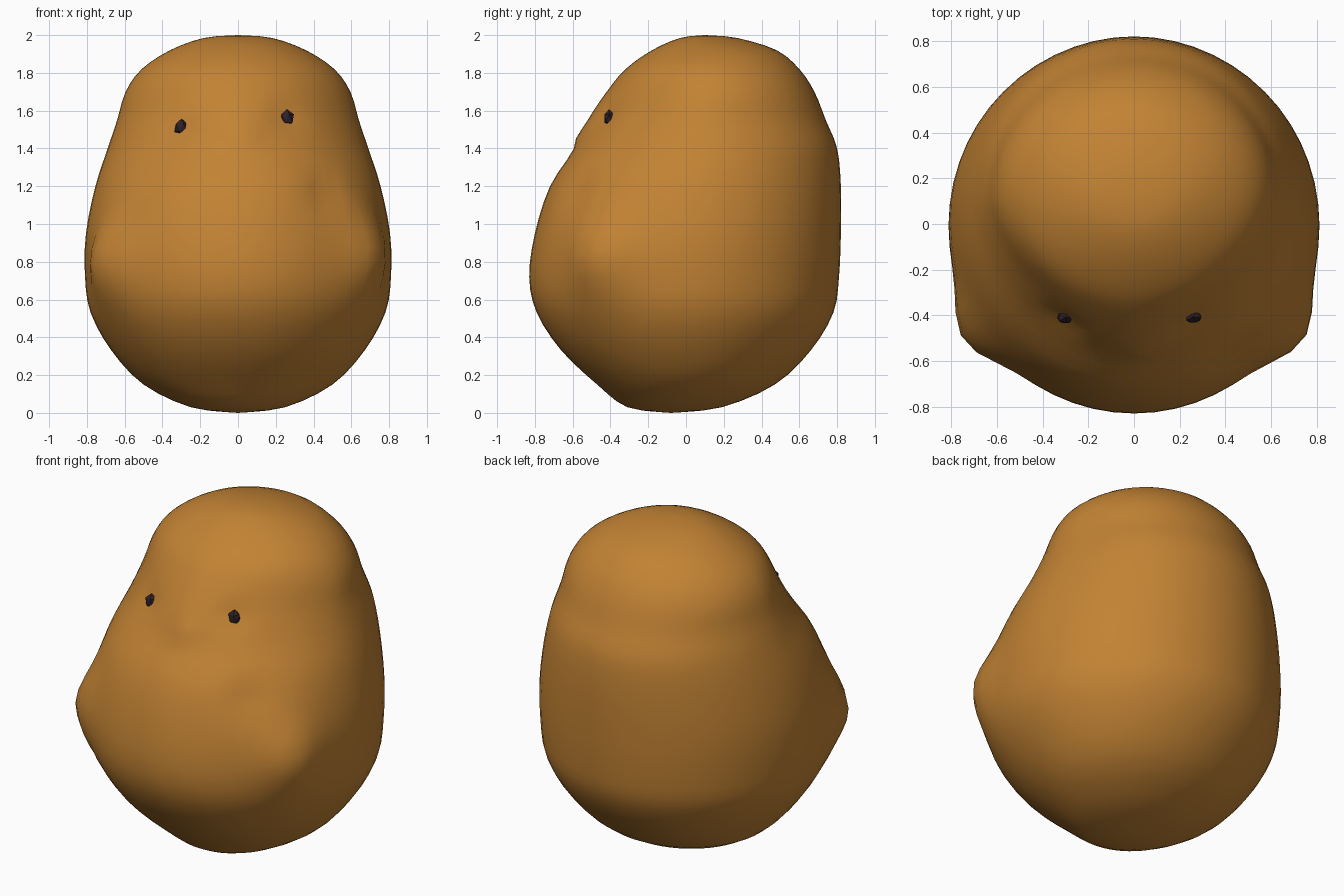
import bpy, bmesh, math
from mathutils import Vector
from mathutils.bvhtree import BVHTree

if "Cube" in bpy.data.objects:
    bpy.data.objects.remove(bpy.data.objects["Cube"])


def material(name, rgb):
    m = bpy.data.materials.new(name)
    m.diffuse_color = (*rgb, 1)
    m.use_nodes = True
    m.node_tree.nodes["Principled BSDF"].inputs["Base Color"].default_value = m.diffuse_color
    return m


def make_object(name, bm, mat):
    me = bpy.data.meshes.new(name)
    bm.to_mesh(me)
    me.materials.append(mat)
    ob = bpy.data.objects.new(name, me)
    bpy.context.collection.objects.link(ob)
    return ob


def catmull(a, b, c, d, t):
    return 0.5 * (2 * b + (c - a) * t + (2 * a - 5 * b + 4 * c - d) * t * t
                  + (3 * b - a - 3 * c + d) * t ** 3)


tan = material("golden brown", (0.54, 0.225, 0.034))
dark = material("dark eye", (0.028, 0.015, 0.02))

# Body outline: height, half width, front y, back y
ROWS = [
    (0.00, 0.00, -0.08, -0.08),
    (0.03, 0.25, -0.31, 0.19),
    (0.15, 0.50, -0.47, 0.47),
    (0.33, 0.67, -0.66, 0.66),
    (0.53, 0.78, -0.79, 0.78),
    (0.72, 0.81, -0.83, 0.81),
    (0.95, 0.805, -0.80, 0.82),
    (1.20, 0.755, -0.72, 0.82),
    (1.40, 0.69, -0.59, 0.80),
    (1.55, 0.64, -0.52, 0.74),
    (1.70, 0.595, -0.42, 0.68),
    (1.82, 0.51, -0.32, 0.60),
    (1.92, 0.36, -0.18, 0.48),
    (1.985, 0.18, -0.03, 0.27),
    (2.00, 0.00, 0.10, 0.10),
]

# Soft bumps and dents: centre, radius, height, push outward
BUMPS = [
    ((0.68, -0.46, 0.84), 0.17, 0.22, 0.085),    # paws
    ((-0.68, -0.46, 0.80), 0.17, 0.22, 0.085),
    ((0.46, -0.58, 1.17), 0.08, 0.08, -0.04),    # crease beside the paw
    ((-0.30, -0.43, 1.51), 0.07, 0.07, -0.03),   # eye sockets
    ((0.26, -0.43, 1.56), 0.07, 0.07, -0.03),
    ((0.03, -0.56, 1.46), 0.06, 0.05, 0.025),    # nose
]

SEG, SUB = 56, 3
bm = bmesh.new()
rings = []
n = len(ROWS)
for i in range(n - 1):
    quad = [ROWS[max(i - 1, 0)], ROWS[i], ROWS[i + 1], ROWS[min(i + 2, n - 1)]]
    for s in range(SUB + (i == n - 2)):
        z, w, f, b = (catmull(*v, s / SUB) for v in zip(*quad))
        z, w = min(max(z, 0), 2), max(w, 0)
        cy, d = (f + b) / 2, (b - f) / 2
        # the face is a little narrower than a plain ellipse
        power = 2 - 0.3 * math.exp(-((z - 1.6) / 0.2) ** 2)
        ring = []
        for k in range(SEG):
            a = 2 * math.pi * k / SEG
            c, sn = math.cos(a), math.sin(a)
            p = power if sn < 0 else 2
            x = w * math.copysign(abs(c) ** (2 / p), c)
            y = cy + d * math.copysign(abs(sn) ** (2 / p), sn)
            out = Vector((x, y - cy, 0))
            if out.length > 1e-6:
                out.normalize()
            push = 0
            for (bx, by, bz), r, h, amt in BUMPS:
                push += amt * math.exp(-((x - bx) ** 2 + (y - by) ** 2) / r ** 2
                                       - ((z - bz) / h) ** 2)
            ring.append(bm.verts.new(Vector((x, y, z)) + out * push))
        rings.append(ring)
for lo, hi in zip(rings, rings[1:]):
    for k in range(SEG):
        j = (k + 1) % SEG
        bm.faces.new((lo[k], lo[j], hi[j], hi[k]))
bmesh.ops.remove_doubles(bm, verts=bm.verts[:], dist=0.0005)
bmesh.ops.recalc_face_normals(bm, faces=bm.faces[:])
for face in bm.faces:
    face.smooth = True
tree = BVHTree.FromBMesh(bm)
make_object("body", bm, tan)
bm.free()

# Eyes: small rough beads set in the sockets
for side, ex, ez in (("left", -0.30, 1.51), ("right", 0.26, 1.56)):
    hit = tree.ray_cast(Vector((ex, -2, ez)), Vector((0, 1, 0)))[0]
    bm = bmesh.new()
    bmesh.ops.create_icosphere(bm, subdivisions=1, radius=1)
    for v in bm.verts:
        v.co = Vector((v.co.x * 0.04, v.co.y * 0.03, v.co.z * 0.047)) + hit
    make_object(side + "_eye", bm, dark)
    bm.free()
